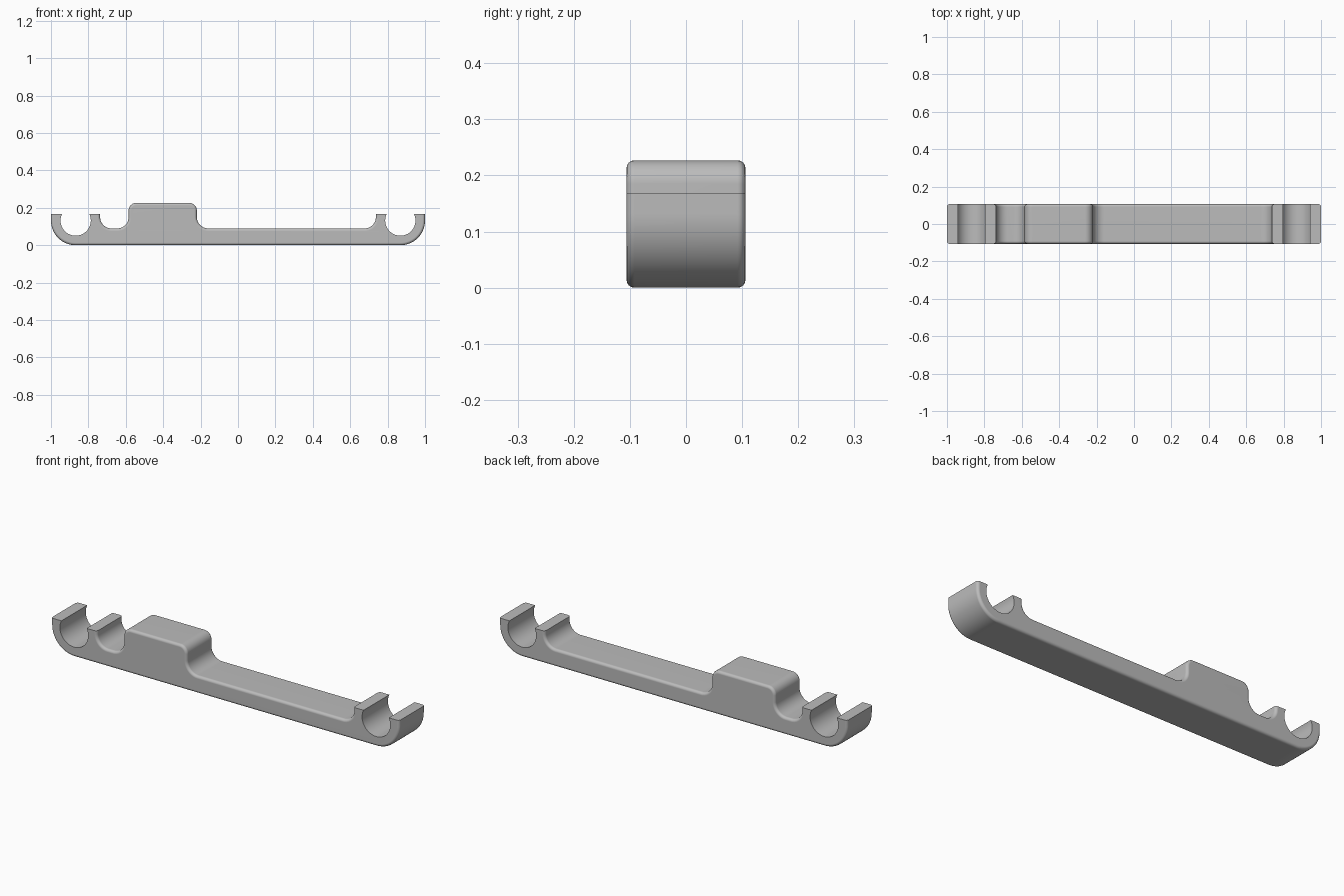
import bpy
import bmesh
import math
from mathutils import Vector

cube = bpy.data.objects.get("Cube")
if cube:
    bpy.data.objects.remove(cube, do_unlink=True)

HALF_DEPTH = 0.106
LIP_Z, FLOOR_Z, TOP_Z = 0.168, 0.09, 0.227
BORE_X, BORE_Z, BORE_R = 0.868, 0.132, 0.081
EDGE_ROUND = 0.014

mat = bpy.data.materials.new("plain grey")
mat.use_nodes = True
grey = (0.5, 0.5, 0.5, 1)
mat.diffuse_color = grey
mat.node_tree.nodes["Principled BSDF"].inputs["Base Color"].default_value = grey


def arc(cx, cz, r, start, end, steps):
    """Points on an arc, angles in degrees."""
    angles = [math.radians(start + (end - start) * i / steps) for i in range(steps + 1)]
    return [(cx + r * math.cos(a), cz + r * math.sin(a)) for a in angles]


def bore(x):
    """Open-topped round seat, from its right lip to its left lip."""
    rise = math.degrees(math.asin((LIP_Z - BORE_Z) / BORE_R))
    return arc(x, BORE_Z, BORE_R, rise, -180 - rise, 32)


# Side outline, anticlockwise from the lower left end
end_r, fillet, corner = 0.132, 0.06, 0.042
block_l, block_r, lip = -0.585, -0.22, 0.737
outline = arc(-1 + end_r, end_r, end_r, 180, 270, 16)
outline += arc(1 - end_r, end_r, end_r, 270, 360, 16)
outline += [(1, LIP_Z)] + bore(BORE_X) + [(lip, LIP_Z)]
outline += arc(lip - fillet, FLOOR_Z + fillet, fillet, 0, -90, 10)
outline += arc(block_r + fillet, FLOOR_Z + fillet, fillet, -90, -180, 10)
outline += arc(block_r - corner, TOP_Z - corner, corner, 0, 90, 8)
outline += arc(block_l + corner, TOP_Z - corner, corner, 90, 180, 8)
outline += arc(block_l - fillet, FLOOR_Z + fillet, fillet, 0, -90, 10)
outline += arc(-lip + fillet, FLOOR_Z + fillet, fillet, -90, -180, 10)
outline += [(-lip, LIP_Z)] + bore(-BORE_X) + [(-1, LIP_Z)]

# Extrude the outline through the depth
bm = bmesh.new()
front = bm.faces.new([bm.verts.new((x, -HALF_DEPTH, z)) for x, z in outline])
result = bmesh.ops.extrude_face_region(bm, geom=[front], use_keep_orig=True)
moved = [g for g in result["geom"] if isinstance(g, bmesh.types.BMVert)]
bmesh.ops.translate(bm, vec=Vector((0, 2 * HALF_DEPTH, 0)), verts=moved)
bmesh.ops.recalc_face_normals(bm, faces=bm.faces)


def rounded(edge):
    """Rim edges are rounded, except around the seats and on the lip tops."""
    a, b = (v.co for v in edge.verts)
    if abs(a.y - b.y) > EDGE_ROUND:
        return False
    in_seat = all(math.hypot(abs(p.x) - BORE_X, p.z - BORE_Z) < BORE_R + 0.001 for p in (a, b))
    on_lip = all(abs(p.z - LIP_Z) < 0.0001 for p in (a, b))
    return not (in_seat or on_lip)


bmesh.ops.bevel(bm, geom=[e for e in bm.edges if rounded(e)], offset=EDGE_ROUND,
                offset_type="OFFSET", segments=4, profile=0.5, affect="EDGES")

mesh = bpy.data.meshes.new("double_clip_bar")
bm.to_mesh(mesh)
bm.free()
mesh.materials.append(mat)
bar = bpy.data.objects.new("double_clip_bar", mesh)
bpy.context.collection.objects.link(bar)

# Smooth curves, flat broad faces
bpy.ops.object.select_all(action="DESELECT")
bar.select_set(True)
bpy.context.view_layer.objects.active = bar
bpy.ops.object.shade_smooth_by_angle(angle=math.radians(35))
normals = bar.modifiers.new("flat_face_normals", "WEIGHTED_NORMAL")
normals.keep_sharp = True
